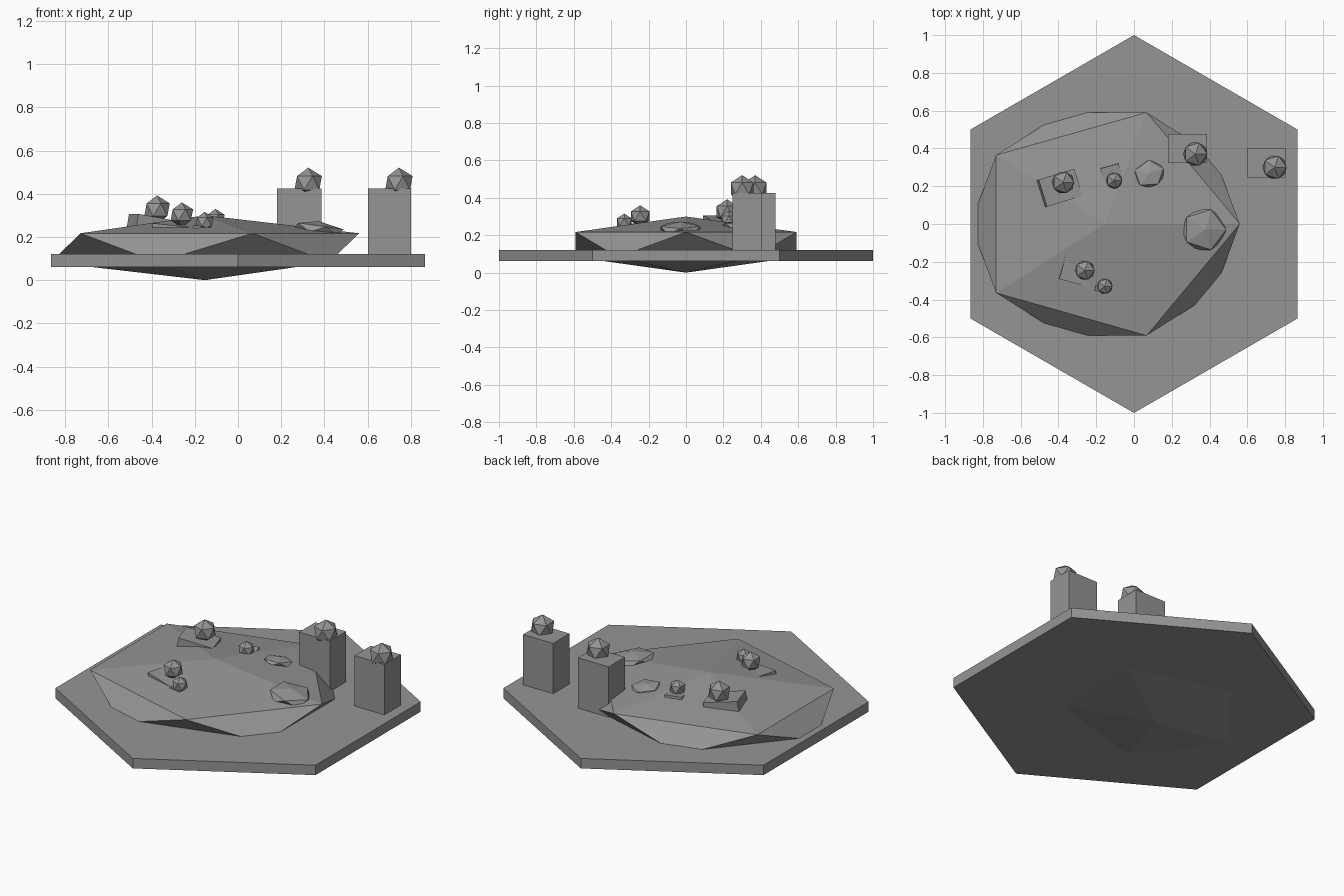
import bpy
from math import radians
from mathutils import Euler

cube = bpy.data.objects.get("Cube")
if cube:
    bpy.data.objects.remove(cube, do_unlink=True)

# One stone colour for everything
stone = bpy.data.materials.new("stone_grey")
stone.use_nodes = True
grey = (0.3, 0.3, 0.3, 1)
stone.diffuse_color = grey
stone.node_tree.nodes["Principled BSDF"].inputs["Base Color"].default_value = grey


def finish(name, scale=(1, 1, 1), tilt=(0, 0, 0)):
    obj = bpy.context.object
    obj.name = name
    obj.scale = scale
    obj.rotation_euler = Euler([radians(a) for a in tilt])
    obj.data.materials.append(stone)
    return obj


def rock(name, place, scale, tilt=(0, 0, 0)):
    bpy.ops.mesh.primitive_ico_sphere_add(subdivisions=1, radius=1, location=place)
    return finish(name, scale, tilt)


def block(name, place, size, tilt=(0, 0, 0)):
    bpy.ops.mesh.primitive_cube_add(size=1, location=place)
    return finish(name, size, tilt)


# Hexagonal base with a corner to the front and back
bpy.ops.mesh.primitive_cylinder_add(vertices=6, radius=1, depth=0.06,
                                    location=(0, 0, 0.092))
finish("hex_base")

# Broad faceted mound that also pokes out underneath
rock("mound", (-0.153, 0, 0.15), (0.797, 0.694, 0.15))

# Upright pillars
block("inner_pillar", (0.283, 0.4, 0.265), (0.205, 0.155, 0.32))
block("outer_pillar", (0.702, 0.325, 0.265), (0.2, 0.155, 0.32))

# Half-buried tilted slabs
block("large_slab", (-0.395, 0.19, 0.25), (0.2, 0.15, 0.08), (0, 10, 17))
block("front_slab", (-0.3, -0.25, 0.22), (0.17, 0.13, 0.07), (0, 6, -15))
block("back_slab", (-0.12, 0.27, 0.238), (0.1, 0.08, 0.05), (5, 0, 15))
block("small_slab", (-0.165, -0.33, 0.228), (0.08, 0.06, 0.045), (0, 6, -10))

# Flat outcrops on the mound
rock("right_outcrop", (0.37, -0.03, 0.235), (0.13, 0.125, 0.038), (0, 8, 0))
rock("rear_outcrop", (0.08, 0.265, 0.247), (0.09, 0.08, 0.025), (-8, 5, 20))

# Faceted boulders: x, y, z, radius
boulders = {
    "inner_pillar_boulder": (0.325, 0.37, 0.45, 0.071),
    "outer_pillar_boulder": (0.745, 0.3, 0.45, 0.071),
    "large_slab_boulder": (-0.375, 0.22, 0.326, 0.066),
    "front_slab_boulder": (-0.26, -0.245, 0.302, 0.058),
    "small_front_boulder": (-0.155, -0.33, 0.27, 0.046),
    "small_back_boulder": (-0.105, 0.23, 0.282, 0.048),
}
for name, (x, y, z, r) in boulders.items():
    rock(name, (x, y, z), (r, r, r))
